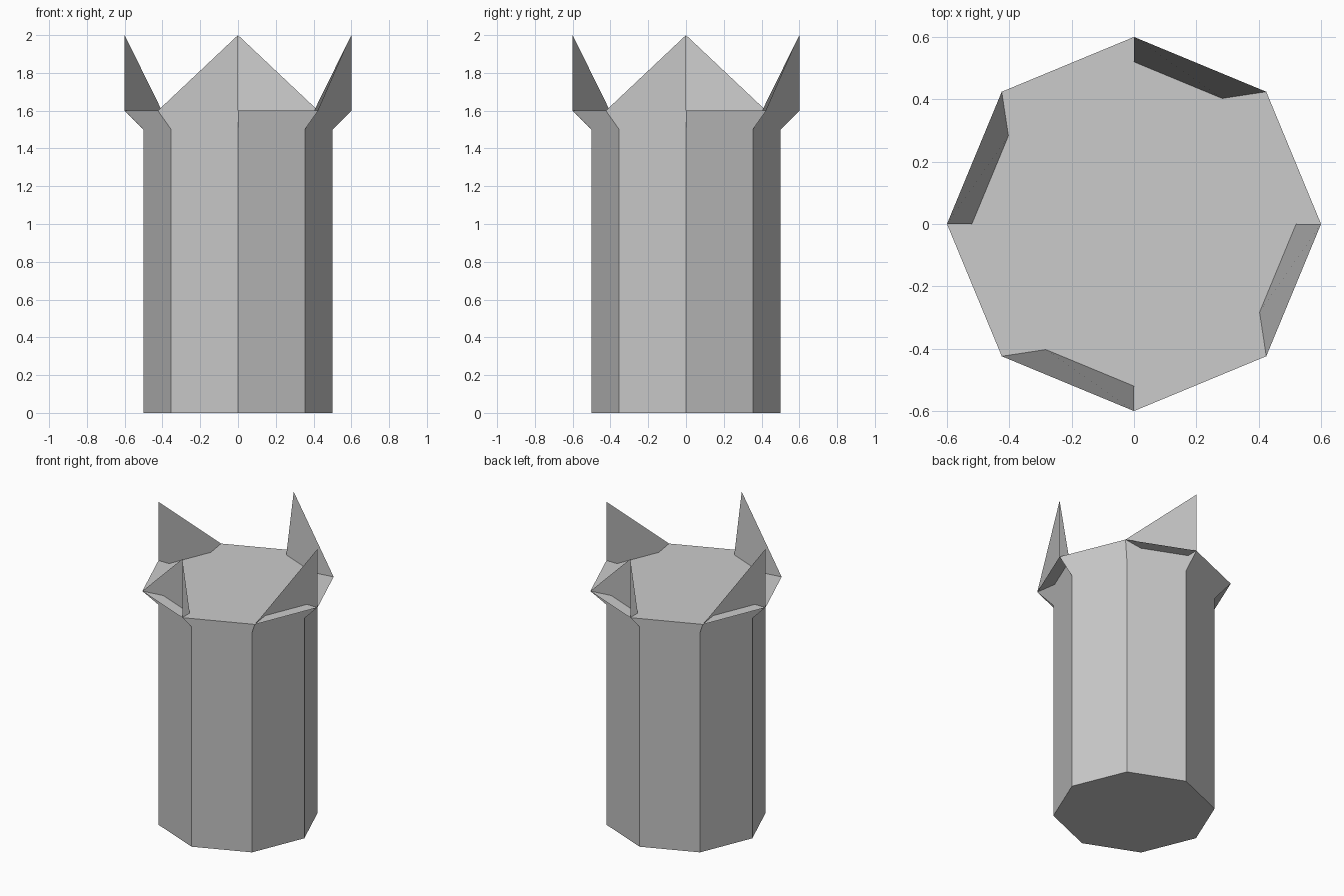
import bpy, bmesh
from math import cos, sin, pi

if "Cube" in bpy.data.objects:
    bpy.data.objects.remove(bpy.data.objects["Cube"])

SIDES = 8
# (radius, height) of the wall base, the start of the flare and the deck rim
PROFILE = [(0.5, 0.0), (0.5, 1.5), (0.6, 1.6)]
SPIKE_TOP = 2.0

bm = bmesh.new()


def ring(radius, z):
    return [bm.verts.new((radius * cos(2 * pi * i / SIDES),
                          radius * sin(2 * pi * i / SIDES), z))
            for i in range(SIDES)]


base, neck, rim = [ring(r, z) for r, z in PROFILE]

# Side panels: wall and flare in one face, every other one rising to a spike
for i in range(SIDES):
    j = (i + 1) % SIDES
    loop = [base[i], base[j], neck[j], rim[j]]
    if i % 2:
        loop.append(bm.verts.new((rim[j].co.x, rim[j].co.y, SPIKE_TOP)))
    loop += [rim[i], neck[i]]
    bm.faces.new(loop)

# Deck and underside
bm.faces.new(rim)
bm.faces.new(base[::-1])

mesh = bpy.data.meshes.new("spiked_tower")
bm.to_mesh(mesh)
bm.free()
tower = bpy.data.objects.new("spiked_tower", mesh)
bpy.context.collection.objects.link(tower)
